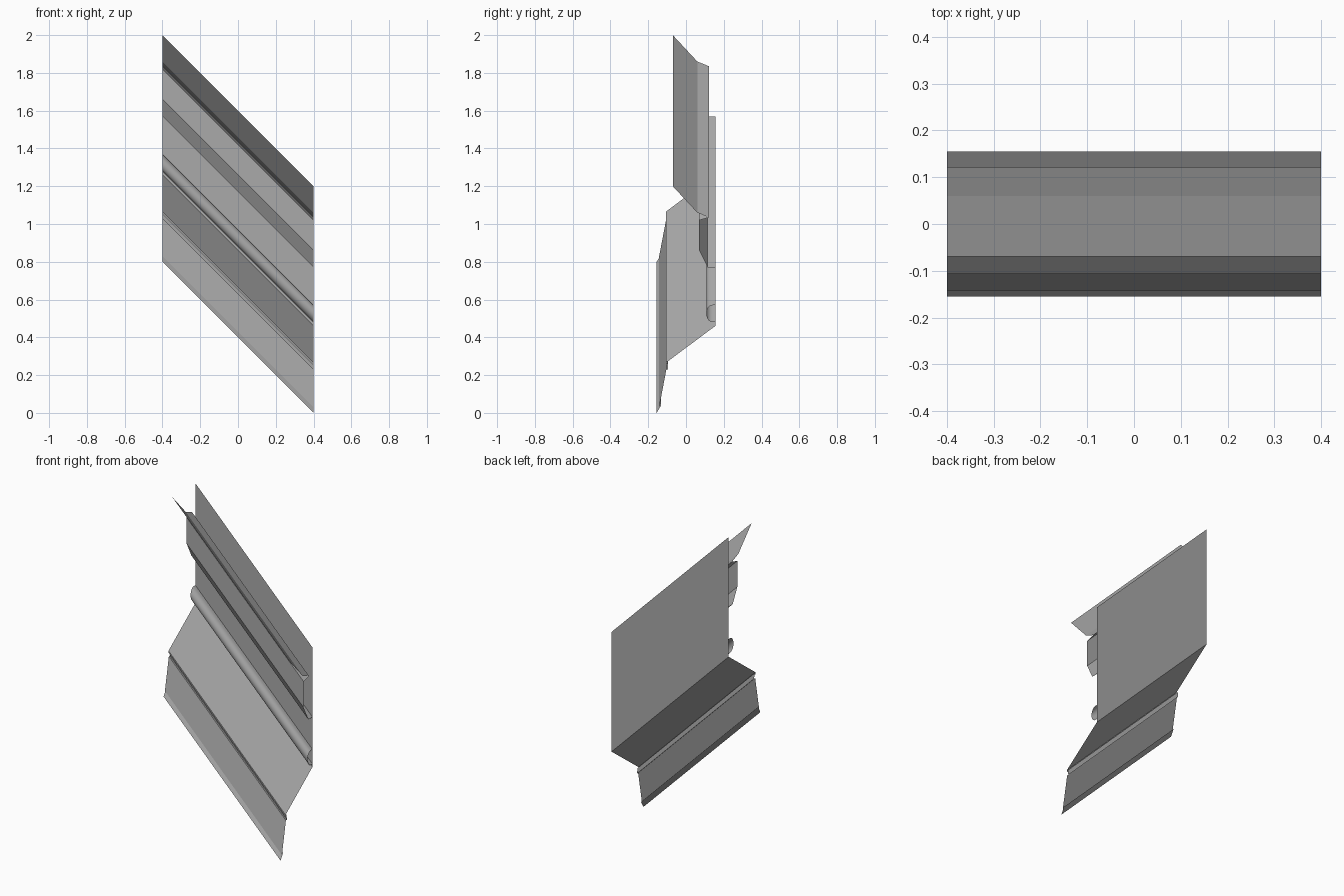
import bpy, math

HALF = 0.4  # half length; every strip falls one unit per unit of x

cube = bpy.data.objects.get("Cube")
if cube:
    bpy.data.objects.remove(cube, do_unlink=True)

grey = bpy.data.materials.new("plain_grey")
grey.use_nodes = True
colour = (0.40, 0.40, 0.40, 1)
grey.diffuse_color = colour
grey.node_tree.nodes["Principled BSDF"].inputs["Base Color"].default_value = colour


def strip(name, profile, smooth=False):
    """Sweep a (y, z) profile, given at the low end, along the falling slope."""
    n = len(profile)
    verts = [(x, y, z + HALF - x) for x in (-HALF, HALF) for y, z in profile]
    faces = [(i, i + 1, n + i + 1, n + i) for i in range(n - 1)]
    mesh = bpy.data.meshes.new(name)
    mesh.from_pydata(verts, [], faces)
    mesh.materials.append(grey)
    obj = bpy.data.objects.new(name, mesh)
    bpy.context.collection.objects.link(obj)
    if smooth:
        bpy.ops.object.select_all(action='DESELECT')
        obj.select_set(True)
        bpy.context.view_layer.objects.active = obj
        bpy.ops.object.shade_smooth_by_angle(angle=math.radians(40))
    return obj


# Upright back sheet
strip("back_plate", [(0.155, 0.46), (0.155, 1.2)])

# Sloping sheet from the foot of the back plate to the folded front lip
strip("sloping_panel", [(0.155, 0.46), (-0.107, 0.265), (-0.107, 0.253), (-0.097, 0.262)])

# Folded channel, lower skirt and its hem
strip("lower_skirt", [(-0.097, 0.262), (-0.094, 0.23), (-0.104, 0.23),
                      (-0.142, 0.03), (-0.132, 0.04), (-0.155, 0.0)])

# Upper flashing: slanted cap, flange, return, box face and shelf
strip("upper_flashing", [(-0.07, 1.2), (0.06, 1.06), (0.122, 1.035), (0.07, 1.02),
                         (0.07, 0.86), (0.115, 0.77), (0.155, 0.77)])

# Rounded bead along the foot of the back plate
arc = []
for i in range(11):
    a = math.pi * i / 10
    arc.append((0.14 - 0.032 * math.sin(a), 0.525 + 0.045 * math.cos(a)))
strip("rounded_bead", [(0.155, 0.57)] + arc + [(0.155, 0.48)], smooth=True)
